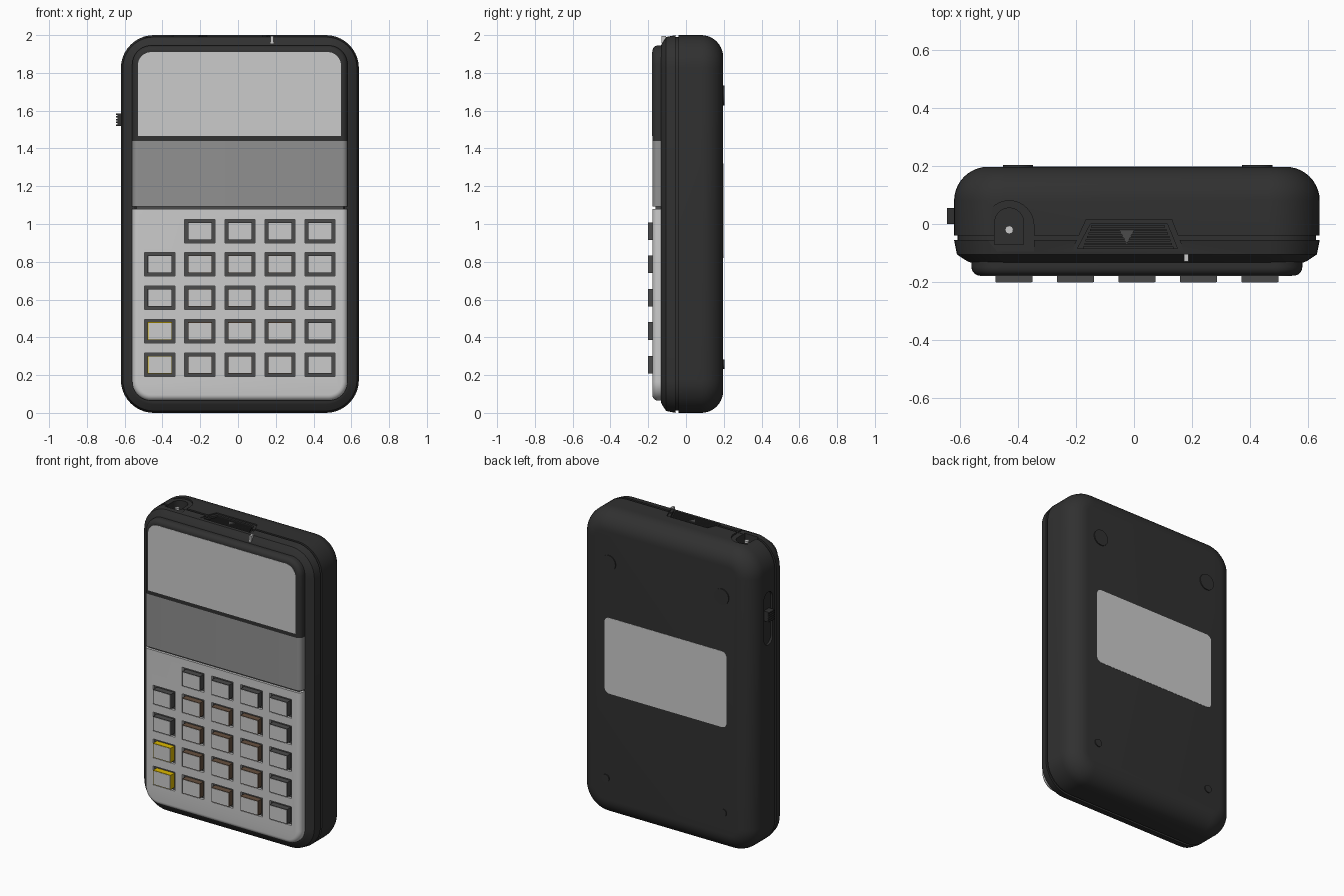
import bpy, bmesh
from math import sin, cos, pi, radians
from mathutils import Vector

if "Cube" in bpy.data.objects:
    bpy.data.objects.remove(bpy.data.objects["Cube"])

MATS = {}
COLOURS = {"black": (0.03, 0.03, 0.03), "dark": (0.07, 0.07, 0.07), "mid": (0.28, 0.28, 0.28),
           "gold": (0.72, 0.48, 0.0), "brown": (0.13, 0.08, 0.05)}


def finish(name, bm, colour=None, smooth=True):
    bmesh.ops.recalc_face_normals(bm, faces=bm.faces[:])
    me = bpy.data.meshes.new(name)
    bm.to_mesh(me)
    bm.free()
    ob = bpy.data.objects.new(name, me)
    bpy.context.collection.objects.link(ob)
    if colour:
        if colour not in MATS:
            MATS[colour] = bpy.data.materials.new(colour)
            MATS[colour].diffuse_color = (*COLOURS[colour], 1)
        me.materials.append(MATS[colour])
    if smooth:
        shade(ob)
    return ob


def activate(ob):
    bpy.ops.object.select_all(action='DESELECT')
    ob.select_set(True)
    bpy.context.view_layer.objects.active = ob


def shade(ob):
    activate(ob)
    bpy.ops.object.shade_smooth_by_angle(angle=radians(30))


def loft(name, x0, x1, z0, z1, r, profile, colour=None, cut=None):
    """Rounded rectangle in xz, swept along y through (y, inset) steps; cut = (low z, high z)."""
    bm, rings, n = bmesh.new(), [], 10
    for y, d in profile:
        rr, ring = max(r - d, 0.008), []
        for i, (sx, sz) in enumerate([(1, 1), (-1, 1), (-1, -1), (1, -1)]):
            cx = x1 - d - rr if sx > 0 else x0 + d + rr
            cz = z1 - d - rr if sz > 0 else z0 + d + rr
            for k in range(n + 1):
                a = (i + k / n) * pi / 2
                ring.append(bm.verts.new((cx + rr * cos(a), y, cz + rr * sin(a))))
        rings.append(ring)
    m = len(rings[0])
    for a, b in zip(rings, rings[1:]):
        for k in range(m):
            bm.faces.new((a[k], a[(k + 1) % m], b[(k + 1) % m], b[k]))
    bm.faces.new(rings[0])
    bm.faces.new(rings[-1])
    for z, s in zip(cut or (), (-1, 1)):
        bmesh.ops.bisect_plane(bm, geom=bm.verts[:] + bm.edges[:] + bm.faces[:], dist=1e-5,
                               plane_co=(0, 0, z), plane_no=(0, 0, s), clear_outer=True)
        bmesh.ops.holes_fill(bm, edges=[e for e in bm.edges if e.is_boundary], sides=0)
    return finish(name, bm, colour)


def box(name, x, y, z, colour=None):
    bm = bmesh.new()
    bmesh.ops.create_cube(bm, size=1)
    for v in bm.verts:
        v.co = [(lo + hi) / 2 + c * (hi - lo) for c, (lo, hi) in zip(v.co, (x, y, z))]
    return finish(name, bm, colour, False)


def prism(name, pts, lo, hi, axis, colour=None):
    """Outline extruded along x (points are y, z), y (x, z) or z (x, y)."""
    bm = bmesh.new()
    def co(p, h):
        c = list(p)
        c.insert("xyz".index(axis), h)
        return Vector(c)
    f = bm.faces.new([bm.verts.new(co(p, lo)) for p in pts])
    g = bmesh.ops.extrude_face_region(bm, geom=[f])["geom"]
    bmesh.ops.translate(bm, verts=[v for v in g if isinstance(v, bmesh.types.BMVert)],
                        vec=co((0, 0), hi - lo))
    return finish(name, bm, colour)


def arc(cx, cy, r, a0, a1, n=16):
    return [(cx + r * cos(a0 + (a1 - a0) * i / n), cy + r * sin(a0 + (a1 - a0) * i / n))
            for i in range(n + 1)]


def circle(cx, cy, r):
    return arc(cx, cy, r, 0, 2 * pi, 32)[:-1]


def carve(target, cutter):
    cutter.hide_render = True
    mod = target.modifiers.new("cut", 'BOOLEAN')
    mod.object, mod.solver = cutter, 'EXACT'
    activate(target)
    bpy.ops.object.modifier_apply(modifier=mod.name)
    bpy.data.objects.remove(cutter)


# Case: chamfered front, seam groove, fully rounded back
R = 0.117
profile = [(-0.132, 0.055), (-0.128, 0.045), (-0.105, 0.01), (-0.055, 0), (-0.055, 0.012),
           (-0.04, 0.012), (-0.04, 0)]
profile += [(0.08 + R * sin(i * pi / 20), R - R * cos(i * pi / 20)) for i in range(11)]
case = loft("case", -0.62, 0.64, 0, 2, 0.175, profile, "black")

# Power socket on the top edge
def socket(h, top, bottom):
    return arc(-0.43, top - h, h, 0, pi) + [(-0.43 - h, bottom), (-0.43 + h, bottom)]
carve(case, prism("socket_recess", socket(0.085, 0.08, -0.095), 1.99, 2.1, 'z'))
carve(case, prism("socket_hole", socket(0.05, 0.055, -0.07), 1.88, 2.1, 'z'))
prism("socket_pin", circle(-0.43, -0.02, 0.014), 1.87, 1.975, 'z')

# Sunken latch with ribs and an arrow
def trapezoid(d):
    return [(-0.165 + d, 0.015 - d), (0.13 - d, 0.015 - d), (0.19 - d, -0.14 + d), (-0.235 + d, -0.14 + d)]
carve(case, prism("latch_recess", trapezoid(0), 1.992, 2.1, 'z'))
carve(case, prism("latch_well", [(-0.15, 0), (0.115, 0), (0.15, -0.085), (-0.195, -0.085)], 1.975, 2.1, 'z'))
for i in range(7):
    y = -0.006 - i * 0.012
    w = 0.125 - y * 0.4
    box("latch_rib", (-0.02 - w, -0.02 + w), (y - 0.006, y), (1.97, 1.986), "black")
prism("latch_arrow", [(-0.05, -0.022), (0, -0.022), (-0.025, -0.068)], 1.97, 1.99, 'z', "dark")
box("latch_pin", (0.172, 0.187), (-0.13, -0.105), (1.955, 1.995))

# Slide switch in a slot on the left side
slot = arc(0.028, 1.66, 0.045, 0, pi) + arc(0.028, 1.40, 0.045, pi, 2 * pi)
carve(case, prism("switch_slot", slot, -0.7, -0.605, 'x'))
box("switch", (-0.637, -0.6), (0, 0.055), (1.52, 1.585), "black")
for i in range(5):
    z = 1.52 + i * 0.0142
    box("switch_rib", (-0.645, -0.63), (0, 0.055), (z, z + 0.008), "black")
shade(case)

# Front plate: dark core with three panels sliced from one shape
def plate(name, colour, cut=None, depth=0.0):
    steps = [(-0.12, depth), (-0.148, depth)]
    steps += [(-0.148 - 0.03 * sin(i * pi / 12), depth + 0.03 - 0.03 * cos(i * pi / 12)) for i in range(1, 7)]
    if depth:
        steps = [(-0.12, depth), (-0.162, depth + 0.01)]
    return loft(name, -0.56, 0.58, 0.065, 1.945, 0.1, steps, colour, cut)
plate("plate_core", "dark", depth=0.012)
keypad = plate("keypad_panel", None, (0.0, 1.08))
plate("middle_panel", "mid", (1.093, 1.44))
plate("display_bezel", "black", (1.44, 2.0))
loft("display_window", -0.53, 0.545, 1.3, 1.91, 0.07, [(-0.17, 0), (-0.1795, 0)], None, (1.465, 2.0))

# Keys standing in rectangular openings
for row, z in enumerate((0.962, 0.787, 0.61, 0.433, 0.255)):
    for col in range(5):
        if row == 0 and col == 0:
            continue
        x = -0.414 + col * 0.212
        carve(keypad, box("key_opening", (x - 0.08, x + 0.08), (-0.3, -0.1), (z - 0.062, z + 0.062)))
        colour = "dark"
        if row > 0 and 0 < col < 4:
            colour = "brown"
        if row > 2 and col == 0:
            colour = "gold"
        box("key", (x - 0.064, x + 0.064), (-0.2005, -0.15), (z - 0.047, z + 0.047), colour)
        box("key_face", (x - 0.061, x + 0.061), (-0.202, -0.19), (z - 0.044, z + 0.044))
shade(keypad)

# Back label and feet
loft("back_label", -0.435, 0.455, 0.82, 1.32, 0.035, [(0.19, 0), (0.1985, 0)])
for x, z, r in ((-0.4, 1.68, 0.052), (0.425, 1.68, 0.052), (-0.41, 0.258, 0.025), (0.445, 0.258, 0.025)):
    prism("foot", circle(x, z, r), 0.18, 0.203, 'y', "black")

for m in bpy.data.materials:
    if m.users and not m.is_grease_pencil:
        m.use_nodes = True
        m.node_tree.nodes["Principled BSDF"].inputs["Base Color"].default_value = m.diffuse_color
